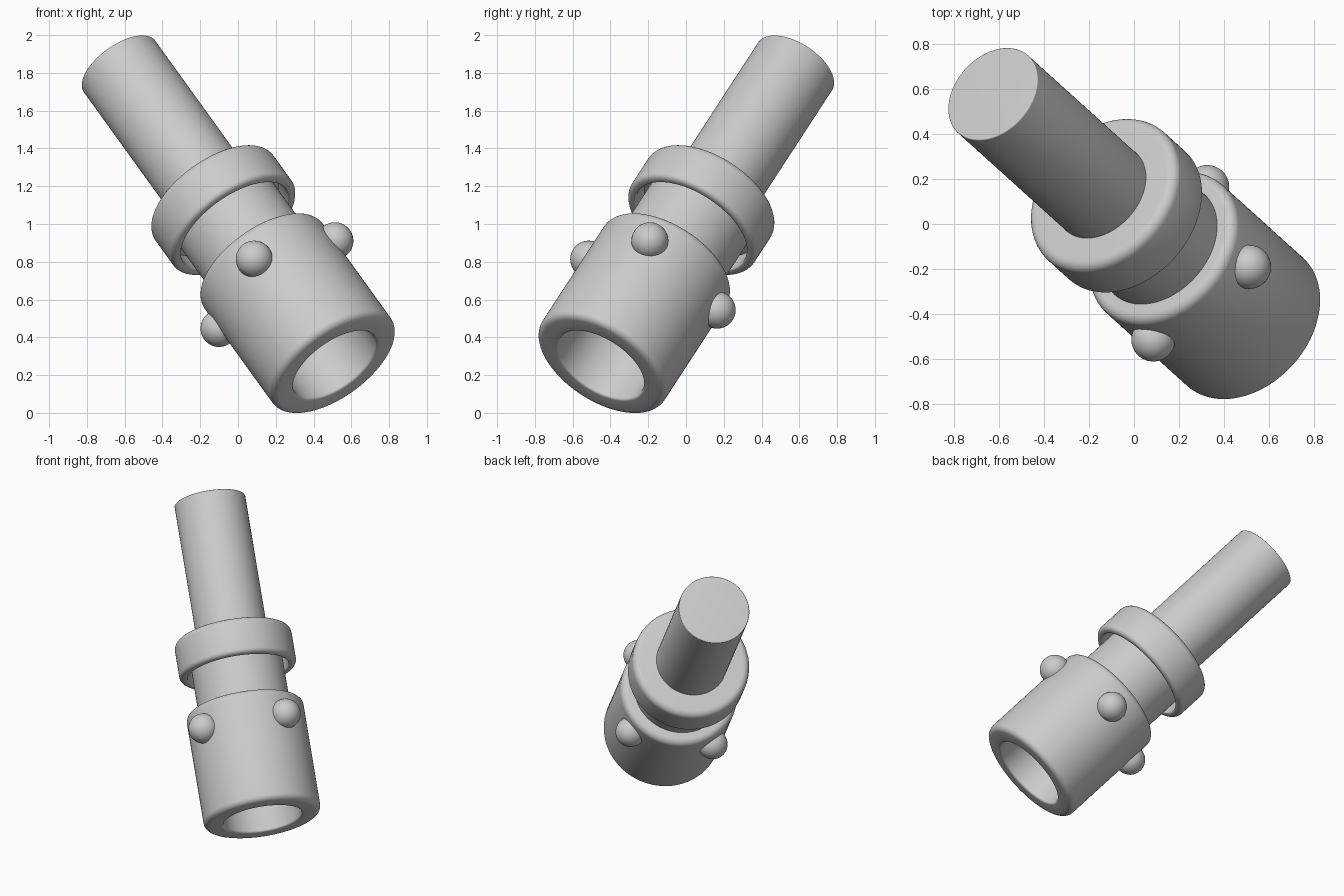
import bpy, bmesh, math
from mathutils import Vector, Matrix

cube = bpy.data.objects.get("Cube")
if cube:
    bpy.data.objects.remove(cube)

# Single grey material
grey = bpy.data.materials.new("plain grey")
grey.use_nodes = True
COLOUR = (0.6, 0.6, 0.6, 1)
grey.diffuse_color = COLOUR
grey.node_tree.nodes["Principled BSDF"].inputs["Base Color"].default_value = COLOUR

# Tilted frame: local z runs from the socket end to the handle end
base = Vector((0.515, -0.454, 0.251))
axis = Vector((-0.63, 0.58, 1.838)) - base
length = axis.length
axis.normalize()
side = Vector((-0.121, -0.34, 0.136))
side = (side - axis * side.dot(axis)).normalized()
frame = Matrix((side, axis.cross(side), axis)).transposed().to_4x4()
frame.translation = base


def finish(name, bm, angle):
    bmesh.ops.recalc_face_normals(bm, faces=bm.faces)
    mesh = bpy.data.meshes.new(name)
    bm.to_mesh(mesh)
    bm.free()
    mesh.materials.append(grey)
    obj = bpy.data.objects.new(name, mesh)
    bpy.context.collection.objects.link(obj)
    obj.matrix_world = frame
    bpy.ops.object.select_all(action="DESELECT")
    obj.select_set(True)
    bpy.context.view_layer.objects.active = obj
    bpy.ops.object.shade_smooth_by_angle(angle=math.radians(angle))


def rounded(profile, steps=6):
    """Replace each filleted corner (radius, height, fillet) by an arc."""
    points = []
    for i, (r, h, fillet) in enumerate(profile):
        corner = Vector((r, h))
        if not fillet:
            points.append(corner)
            continue
        a = (Vector(profile[i - 1][:2]) - corner).normalized() * fillet
        b = (Vector(profile[(i + 1) % len(profile)][:2]) - corner).normalized() * fillet
        for k in range(steps + 1):
            t = k / steps * math.pi / 2
            points.append(corner + a * (1 - math.sin(t)) + b * (1 - math.cos(t)))
    return points


def lathe(name, profile, segments=96):
    bm = bmesh.new()
    points = rounded(profile)
    verts = [bm.verts.new((p.x, 0, p.y)) for p in points]
    edges = [bm.edges.new(pair) for pair in zip(verts, verts[1:])]
    bmesh.ops.spin(bm, geom=verts + edges, cent=(0, 0, 0), axis=(0, 0, 1),
                   angle=math.tau, steps=segments, use_merge=True)
    bmesh.ops.remove_doubles(bm, verts=bm.verts, dist=0.0001)
    finish(name, bm, 35)


R, BORE, NECK, GRIP = 0.385, 0.257, 0.3, 0.233

# Hollow socket body with rounded rims
lathe("socket_body", [(0, 0.7, 0), (BORE, 0.7, 0), (BORE, 0, 0.015), (R, 0, 0.04),
                      (R, 0.775, 0.045), (0, 0.775, 0)])

# Neck joining body and collar
lathe("neck", [(0, 0.74, 0), (NECK, 0.74, 0), (NECK, 1.2, 0), (0, 1.2, 0)])

# Collar with a shallow recess around the neck
lathe("collar", [(0, 1.13, 0), (0.333, 1.13, 0), (0.333, 1.025, 0.01), (R, 1.025, 0.03),
                 (R, 1.278, 0.045), (0, 1.278, 0)])

# Solid handle
lathe("handle", [(0, 1.22, 0), (GRIP, 1.22, 0), (GRIP, length, 0.006), (0, length, 0)])

# Four round studs spaced evenly about the body
for i, name in enumerate(("front_stud", "left_stud", "back_stud", "right_stud")):
    turn = i * math.pi / 2
    spot = Vector((R * math.cos(turn), R * math.sin(turn), 0.597))
    bm = bmesh.new()
    bmesh.ops.create_uvsphere(bm, u_segments=32, v_segments=20, radius=0.098,
                              matrix=Matrix.Translation(spot))
    finish(name, bm, 60)
